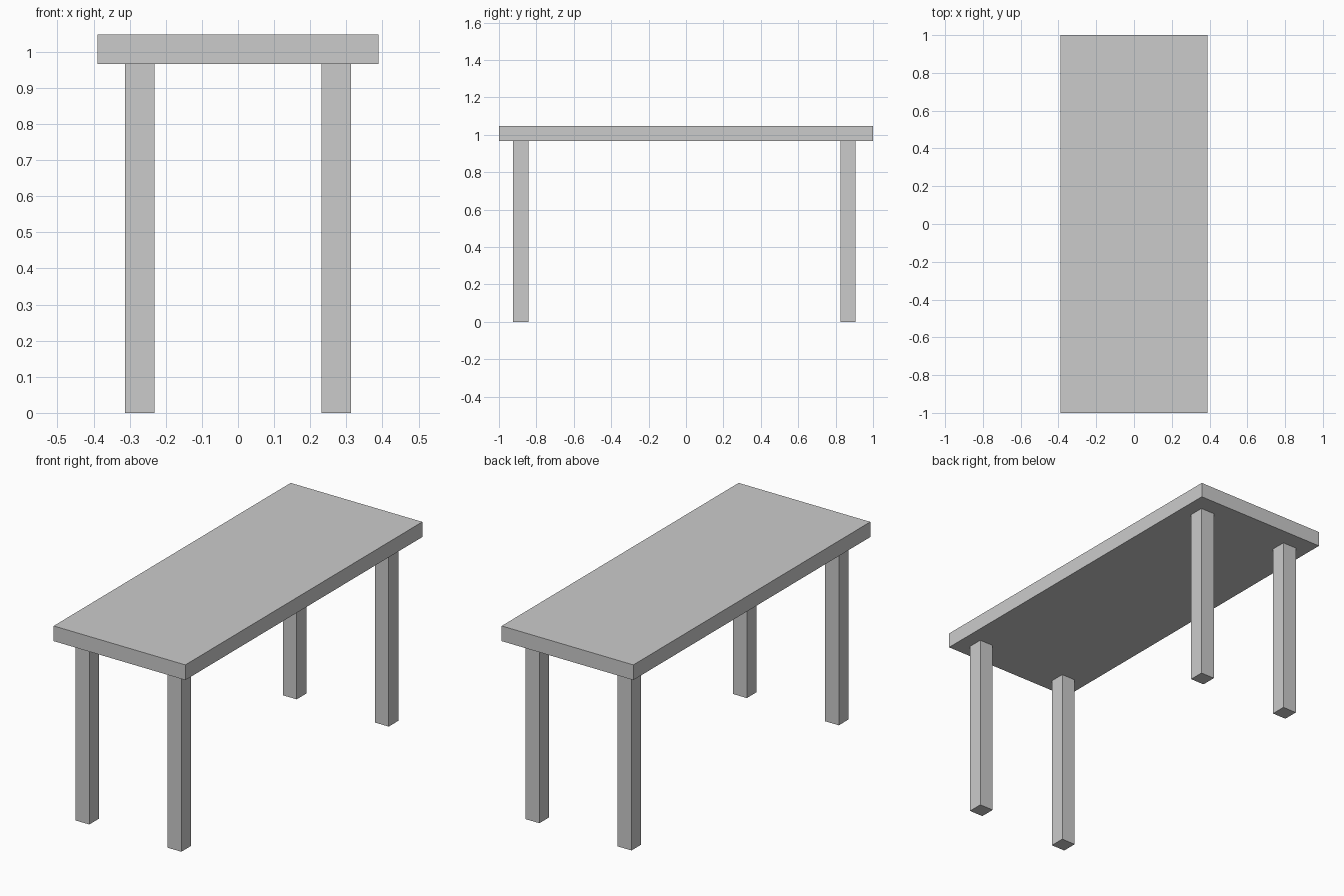
import bpy

if "Cube" in bpy.data.objects:
    bpy.data.objects.remove(bpy.data.objects["Cube"])


def box(name, x, y, z):
    """Add a box spanning the given (min, max) ranges."""
    spans = (x, y, z)
    bpy.ops.mesh.primitive_cube_add(size=1, location=[(a + b) / 2 for a, b in spans])
    obj = bpy.context.object
    obj.name = name
    obj.scale = [b - a for a, b in spans]
    bpy.ops.object.transform_apply(location=False, rotation=False, scale=True)
    return obj


TOP_BOTTOM, TOP_HEIGHT = 0.966, 1.047
LEG = 0.041  # half the leg thickness

# Table top
box("table_top", (-0.389, 0.389), (-1, 1), (TOP_BOTTOM, TOP_HEIGHT))

# Four square legs, the back pair set slightly further in
for end, y in (("front", -0.884), ("back", 0.866)):
    for side, x in (("left", -0.272), ("right", 0.272)):
        box(f"{end}_{side}_leg", (x - LEG, x + LEG), (y - LEG, y + LEG), (0, TOP_BOTTOM))
